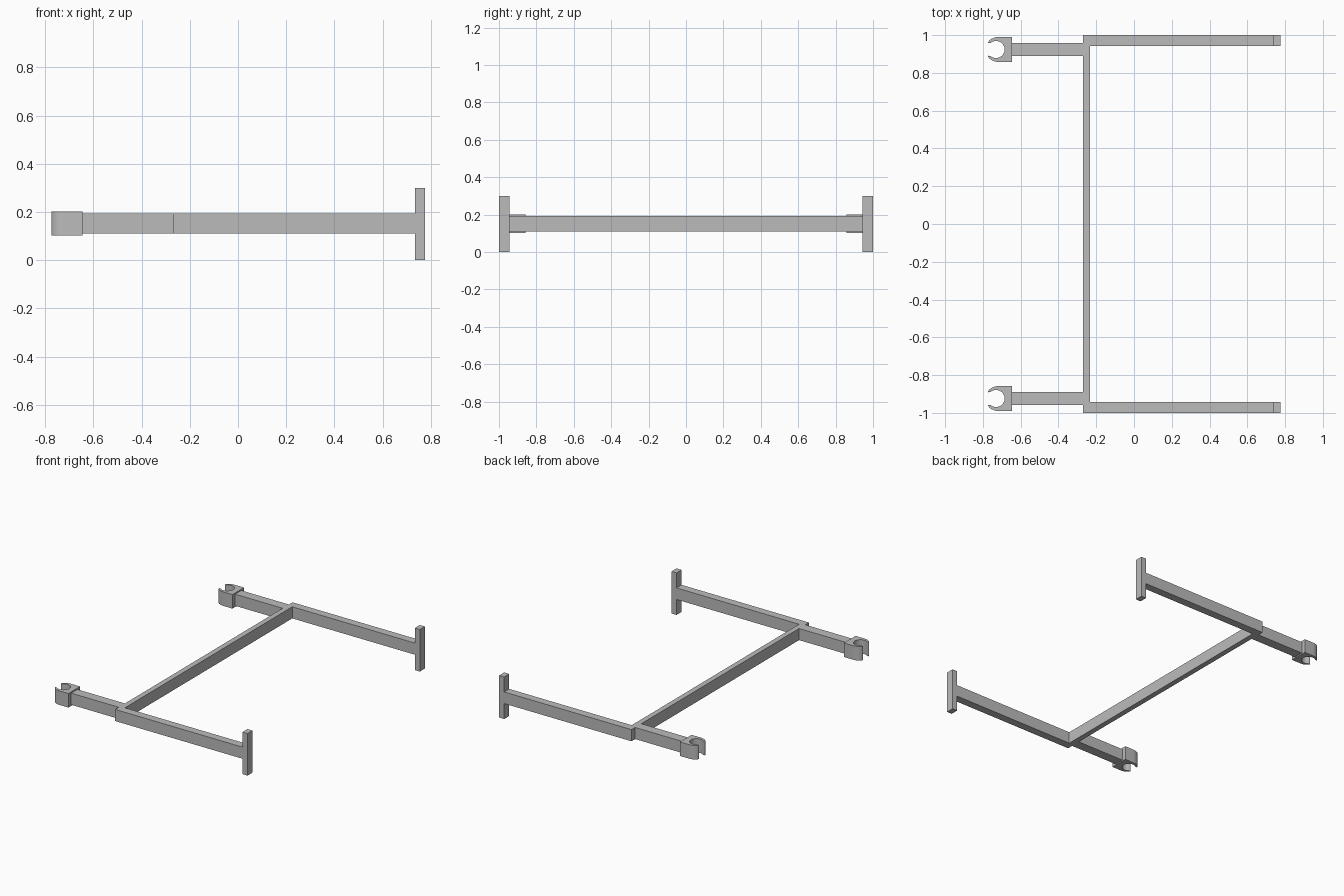
import bpy, bmesh
from math import cos, sin, radians

cube = bpy.data.objects.get("Cube")
if cube:
    bpy.data.objects.remove(cube, do_unlink=True)

# One plain grey for the whole frame
GREY = (0.5, 0.5, 0.5, 1)
grey = bpy.data.materials.new("grey")
grey.use_nodes = True
grey.diffuse_color = GREY
grey.node_tree.nodes["Principled BSDF"].inputs["Base Color"].default_value = GREY


def extrude_outline(name, points, z0, z1):
    """Closed prism standing on an outline in the ground plane."""
    bm = bmesh.new()
    base = bm.faces.new([bm.verts.new((x, y, z0)) for x, y in points])
    top = bmesh.ops.extrude_face_region(bm, geom=[base])["geom"]
    verts = [v for v in top if isinstance(v, bmesh.types.BMVert)]
    bmesh.ops.translate(bm, verts=verts, vec=(0, 0, z1 - z0))
    bmesh.ops.recalc_face_normals(bm, faces=bm.faces)
    mesh = bpy.data.meshes.new(name)
    bm.to_mesh(mesh)
    bm.free()
    mesh.materials.append(grey)
    obj = bpy.data.objects.new(name, mesh)
    bpy.context.collection.objects.link(obj)
    return obj


def box(name, x0, x1, y0, y1, z0, z1):
    return extrude_outline(name, [(x0, y0), (x1, y0), (x1, y1), (x0, y1)], z0, z1)


def arc(cx, cy, rx, ry, start, end, steps):
    angles = [radians(start + (end - start) * i / steps) for i in range(steps + 1)]
    return [(cx + rx * cos(a), cy + ry * sin(a)) for a in angles]


BAR_LOW, BAR_HIGH = 0.11, 0.193
RAIL_BACK, RAIL_FRONT = -0.27, -0.232
CLIP_Y = 0.924

# Open clip outline: round socket, rounded jaw tips, square back
upper_jaw = arc(-0.715, 0.026, 0.06, 0.04, 170, 90, 8)
lower_jaw = [(x, -y) for x, y in reversed(upper_jaw)]
socket = arc(-0.73, 0, 0.045, 0.045, -130, 130, 28)
clip_outline = (upper_jaw + [(-0.645, 0.066), (-0.645, -0.066)]
                + lower_jaw + socket)

# Rail joining both sides
box("cross_rail", RAIL_BACK, RAIL_FRONT, -0.945, 0.945, BAR_LOW, BAR_HIGH)

for label, s in (("left", 1), ("right", -1)):
    # Long side arm with an upright plate at its end
    box(label + "_side_arm", RAIL_BACK, 0.735, s * 0.943, s, BAR_LOW, BAR_HIGH)
    box(label + "_end_post", 0.735, 0.775, s * 0.943, s, 0, 0.3)
    # Short offset arm carrying the clip
    box(label + "_clip_arm", -0.645, RAIL_BACK, s * 0.889, s * 0.959, BAR_LOW, BAR_HIGH)
    clip = extrude_outline(label + "_clip",
                           [(x, s * (CLIP_Y + y)) for x, y in clip_outline], 0.102, 0.202)
    bpy.ops.object.select_all(action="DESELECT")
    clip.select_set(True)
    bpy.context.view_layer.objects.active = clip
    bpy.ops.object.shade_smooth_by_angle(angle=radians(30))
